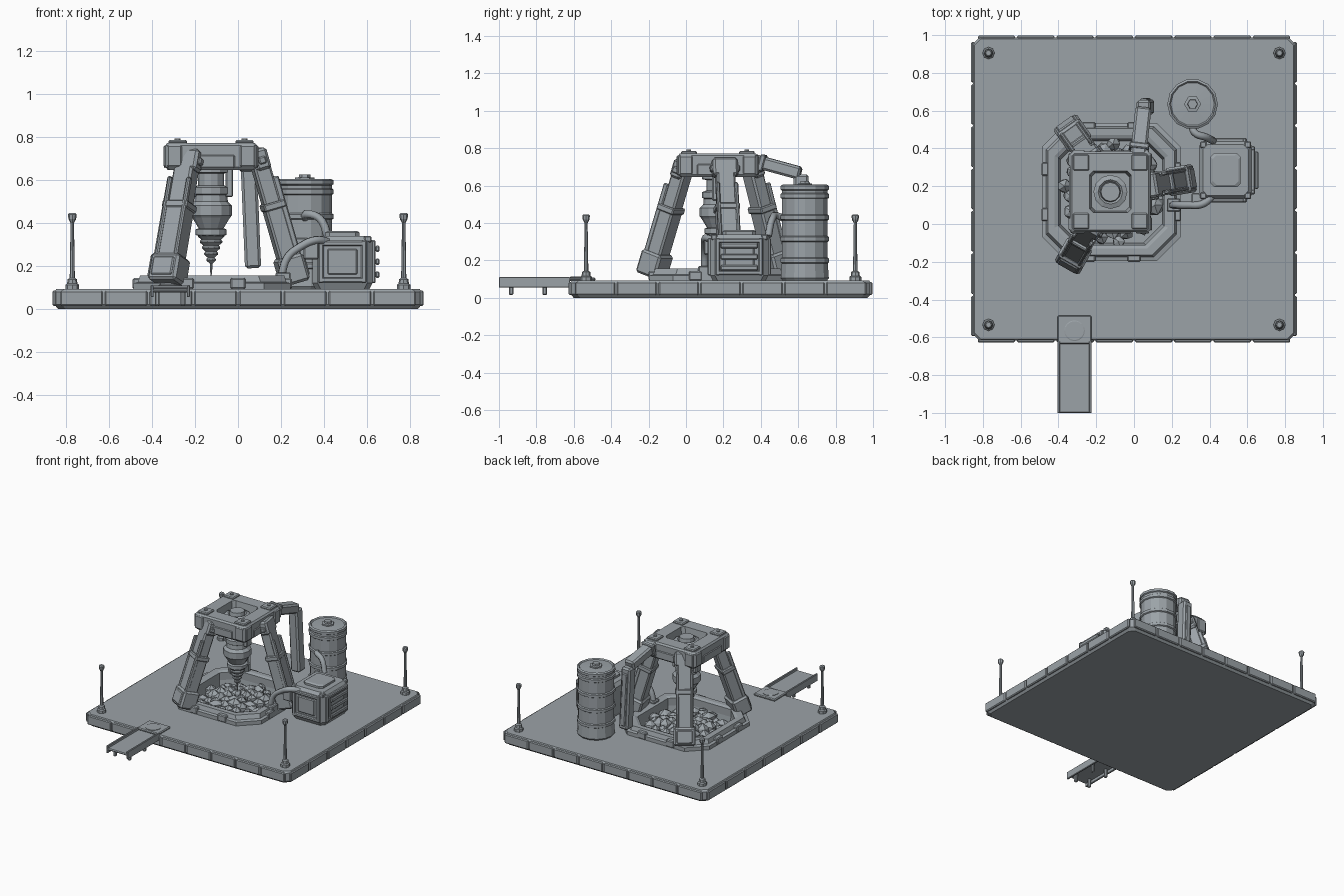
import bpy, bmesh, math, random
from mathutils import Vector, Matrix

random.seed(4)
if "Cube" in bpy.data.objects:
    bpy.data.objects.remove(bpy.data.objects["Cube"])

steel = bpy.data.materials.new("blue_grey_steel")
steel.use_nodes = True
COLOUR = (0.33, 0.365, 0.39, 1)
steel.diffuse_color = COLOUR
steel.node_tree.nodes["Principled BSDF"].inputs["Base Color"].default_value = COLOUR
PIT = Vector((-0.12, 0.17, 0))


def finish(name, bm, bevel=0):
    bmesh.ops.recalc_face_normals(bm, faces=bm.faces)
    mesh = bpy.data.meshes.new(name)
    bm.to_mesh(mesh)
    bm.free()
    mesh.materials.append(steel)
    ob = bpy.data.objects.new(name, mesh)
    bpy.context.collection.objects.link(ob)
    if bevel:
        mod = ob.modifiers.new("edge", 'BEVEL')
        mod.width, mod.segments = bevel, 1
    return ob


def box(name, centre, size, frame=None, bevel=0.006):
    bm = bmesh.new()
    m = (frame or Matrix()) @ Matrix.Translation(centre) @ Matrix.Diagonal((*size, 1))
    bmesh.ops.create_cube(bm, size=1, matrix=m)
    return finish(name, bm, bevel)


def skin(name, rings, closed=False):
    """Join rings of equal point count; cap the ends unless closed."""
    bm = bmesh.new()
    loops = [[bm.verts.new(p) for p in ring] for ring in rings]
    pairs = list(zip(loops, loops[1:])) + ([(loops[-1], loops[0])] if closed else [])
    for a, b in pairs:
        for i in range(len(a)):
            j = (i + 1) % len(a)
            bm.faces.new((a[i], a[j], b[j], b[i]))
    if not closed:
        bm.faces.new(loops[0])
        bm.faces.new(loops[-1])
    return finish(name, bm)


def octagon(c, hx, hy, cut, z):
    pts = []
    for sx, sy in ((1, 1), (-1, 1), (-1, -1), (1, -1)):
        pair = [(c[0] + sx * hx, c[1] + sy * (hy - cut), z),
                (c[0] + sx * (hx - cut), c[1] + sy * hy, z)]
        pts += pair if sx * sy > 0 else pair[::-1]
    return pts


def turned(name, c, profile, sides=12, frame=None):
    m = frame or Matrix()
    return skin(name, [[m @ Vector((c[0] + r * math.cos(t), c[1] + r * math.sin(t), z))
                        for t in (2 * math.pi * i / sides for i in range(sides))]
                       for r, z in profile])


def tube(name, pts, radius):
    cu = bpy.data.curves.new(name, 'CURVE')
    cu.dimensions, cu.bevel_depth, cu.bevel_resolution = '3D', radius, 1
    cu.use_fill_caps = True
    cu.resolution_u = 5
    sp = cu.splines.new('BEZIER')
    sp.bezier_points.add(len(pts) - 1)
    for bp, p in zip(sp.bezier_points, pts):
        bp.co = p
        bp.handle_left_type = bp.handle_right_type = 'AUTO'
    cu.materials.append(steel)
    ob = bpy.data.objects.new(name, cu)
    bpy.context.collection.objects.link(ob)


def frame_along(p, q, out):
    z = (q - p).normalized()
    x = out.cross(z).normalized()
    m = Matrix((x, z.cross(x), z)).transposed().to_4x4()
    return Matrix.Translation(p) @ m


# Platform slab with a sunken pit
MID = (0, 0.185)
skin("platform", [octagon(PIT, .27, .27, .1, .025), octagon(PIT, .28, .28, .1, .092),
                  octagon(MID, .845, .795, .035, .092), octagon(MID, .853, .803, .035, .08),
                  octagon(MID, .853, .803, .035, .02), octagon(MID, .835, .785, .035, 0)])

# Edge armour panels
for s in (-1, 1):
    for i in range(8):
        box("edge_panel", ((i - 3.5) * .208, MID[1] + s * .802, .05), (.198, .02, .07))
    for i in range(7):
        box("edge_panel", (s * .852, MID[1] + (i - 3) * .224, .05), (.02, .214, .07))

# Corner marker posts
for x in (-.77, .77):
    for y in (-.534, .905):
        turned("corner_post", (x, y), [(.032, .09), (.032, .112), (.024, .118), (.022, .138),
               (.012, .145), (.008, .4), (.018, .418), (.02, .44), (.014, .446)], 8)

# Pit rim: lower skirt and raised lip
skin("pit_rim", [octagon(PIT, h, h, c, z) for h, c, z in
     ((.28, .1, .08), (.28, .1, .148), (.30, .11, .156), (.335, .12, .156),
      (.345, .12, .125), (.365, .125, .12), (.365, .125, .09))], closed=True)
for i in range(4):
    for k in (-.12, .12):
        a = Matrix.Translation(PIT) @ Matrix.Rotation(i * math.pi / 2, 4, 'Z')
        box("rim_clamp", (.345, k, .118), (.05, .07, .05), a)

# Rubble filling the pit
for i in range(58):
    bm = bmesh.new()
    bmesh.ops.create_icosphere(bm, subdivisions=1, radius=1)
    r, t = .265 * math.sqrt((i + .5) / 58), i * 2.4
    s = random.uniform(.035, .055)
    for v in bm.verts:
        v.co *= s * random.uniform(.8, 1.15)
    bmesh.ops.translate(bm, verts=bm.verts, vec=PIT + Vector(
        (r * math.cos(t), r * math.sin(t), .11 - .16 * r + random.uniform(-.01, .012))))
    finish("rubble", bm)

# Head block with a square well on top
HEAD = (-.125, .17)
skin("head_block", [octagon(HEAD, .1, .1, .02, .7), octagon(HEAD, .11, .11, .02, .772),
                    octagon(HEAD, .203, .203, .012, .772), octagon(HEAD, .213, .213, .012, .76),
                    octagon(HEAD, .213, .213, .012, .66), octagon(HEAD, .2, .2, .012, .645)])
turned("head_bearing", HEAD, [(.09, .69), (.09, .735), (.065, .745), (.055, .735), (.05, .765)], 12)
for sx in (-1, 1):
    for sy in (-1, 1):
        c = (HEAD[0] + sx * .155, HEAD[1] + sy * .155)
        box("head_corner_pad", (*c, .776), (.085, .085, .018))
        turned("pad_bolt", c, [(.014, .78), (.014, .792)], 6)
for i in range(4):
    m = Matrix.Translation((*HEAD, 0)) @ Matrix.Rotation(i * math.pi / 2, 4, 'Z')
    for k in (-.17, .17):
        box("head_side_frame", (.214, k, .71), (.014, .07, .1), m)
    box("head_side_plate", (.214, 0, .685), (.01, .22, .06), m)

# Drill motor, chuck and stepped bit
turned("drill_motor", HEAD, [(.085, .66), (.085, .635), (.06, .63), (.06, .575), (.085, .565),
       (.085, .535), (.075, .53), (.078, .5), (.097, .48), (.097, .435), (.088, .425),
       (.058, .375), (.072, .37), (.072, .345), (.05, .335)], 12)
for s in (-1, 1):
    box("drill_hanger", (HEAD[0] + s * .085, HEAD[1], .59), (.035, .06, .14))
bit = []
for i in range(5):
    z, r = .345 - i * .028, .062 - i * .01
    bit += [(r, z), (r, z - .008), (r - .016, z - .022)]
turned("drill_bit", HEAD, bit + [(.006, .19), (.002, .15)], 10)

# Three leaning legs
for p, q in (((-.33, -.185, .125), (-.225, 0, .75)),
             ((-.335, .495, .125), (-.225, .34, .75)),
             ((.265, .235, .125), (.085, .205, .75))):
    p, q = Vector(p), Vector(q)
    out = Vector((p.x - q.x, p.y - q.y, 0)).normalized()
    f = frame_along(p, q, out)
    box("leg_foot", (0, 0, .06), (.15, .125, .13), f, .012)
    box("leg_foot_plate", (0, .06, .06), (.11, .02, .09), f)
    box("leg_shin", (0, 0, .24), (.115, .095, .27), f, .01)
    box("leg_cuff", (0, 0, .37), (.13, .105, .035), f)
    box("leg_thigh", (0, -.005, .48), (.1, .08, .28), f, .01)
    box("leg_hinge", (0, 0, .595), (.135, .07, .1), f, .012)
    for s in (-1, 1):
        box("leg_side_rail", (s * .05, .04, .3), (.02, .03, .4), f)
        box("leg_hinge_bolt", (s * .07, 0, .59), (.02, .035, .035), f)

# Overhead duct: sloping arm, elbow and drop
a, b, c = Vector((.02, .34, .74)), Vector((.05, .615, .665)), Vector((.07, .62, .19))
f = frame_along(a, b, Vector((0, 0, 1)))
box("duct_arm", (0, 0, .14), (.085, .07, .29), f, .012)
box("duct_collar", (0, 0, .07), (.105, .09, .03), f)
f = frame_along(c, b, Vector((0, 1, 0)))
box("duct_drop", (0, 0, .235), (.075, .08, .47), f, .012)
box("duct_strip", (0, .04, .23), (.04, .015, .4), f)

# Power unit with framed panels
UNIT = (.485, .285)
skin("power_unit", [octagon(UNIT, .125, .14, .025, .09), octagon(UNIT, .14, .155, .025, .12),
                    octagon(UNIT, .14, .155, .025, .315), octagon(UNIT, .12, .135, .025, .34)])
skin("unit_hatch", [octagon(UNIT, .08, .09, .02, .33), octagon(UNIT, .08, .09, .02, .355),
                    octagon(UNIT, .068, .078, .02, .363)])
for ang, half, wide in ((0, .14, .23), (-90, .155, .2), (90, .155, .2)):
    m = Matrix.Translation((*UNIT, .22)) @ Matrix.Rotation(math.radians(ang), 4, 'Z')
    for s in (-1, 1):
        box("unit_frame_post", (half, s * wide / 2, 0), (.03, .025, .2), m)
        box("unit_frame_bar", (half, 0, s * .085), (.03, wide, .025), m)
    box("unit_panel", (half + .003, 0, 0), (.012, wide * .7, .12), m)
for z in (.16, .22, .28):
    box("unit_side_latch", (.648, .285, z), (.02, .2, .03))
for sx in (-1, 1):
    for sy in (-1, 1):
        box("unit_corner_lug", (UNIT[0] + sx * .118, UNIT[1] + sy * .135, .325), (.035, .035, .03))

# Hoses from the power unit
tube("pit_hose", [(.42, .15, .31), (.36, .105, .32), (.29, .1, .29), (.23, .1, .24), (.2, .1, .15)], .02)
tube("tank_hose", [(.31, .53, .42), (.32, .485, .44), (.38, .46, .42), (.42, .44, .33)], .02)
box("hose_socket", (.34, .13, .27), (.07, .07, .08))
box("hose_clamp", (.21, .1, .14), (.07, .07, .06))

# Banded storage tank
TANK = (.31, .635)
body = [(.12, .09), (.132, .105)]
for z in (.2, .315, .43, .545):
    body += [(.126, z - .015), (.134, z - .01), (.134, z + .01), (.126, z + .015)]
turned("storage_tank", TANK, body + [(.126, .575), (.134, .58), (.134, .598), (.122, .605),
                                     (.115, .596), (.04, .6)], 14)
turned("tank_cap", TANK, [(.045, .59), (.045, .61), (.028, .612), (.026, .625)], 6)

# Entry ramp: deck, side rails, landing plate and stubs
RX = -.315
box("ramp_deck", (RX, -.81, .085), (.17, .38, .015))
for s in (-1, 1):
    box("ramp_rail", (RX + s * .084, -.81, .083), (.014, .38, .056), bevel=.003)
    for y in (-.935, -.755):
        box("ramp_stub", (RX + s * .06, y, .05), (.022, .025, .07))
box("ramp_landing", (RX, -.56, .1), (.18, .15, .018))
turned("landing_disc", (RX, -.565), [(.055, .1), (.055, .112), (.05, .114)], 16)
